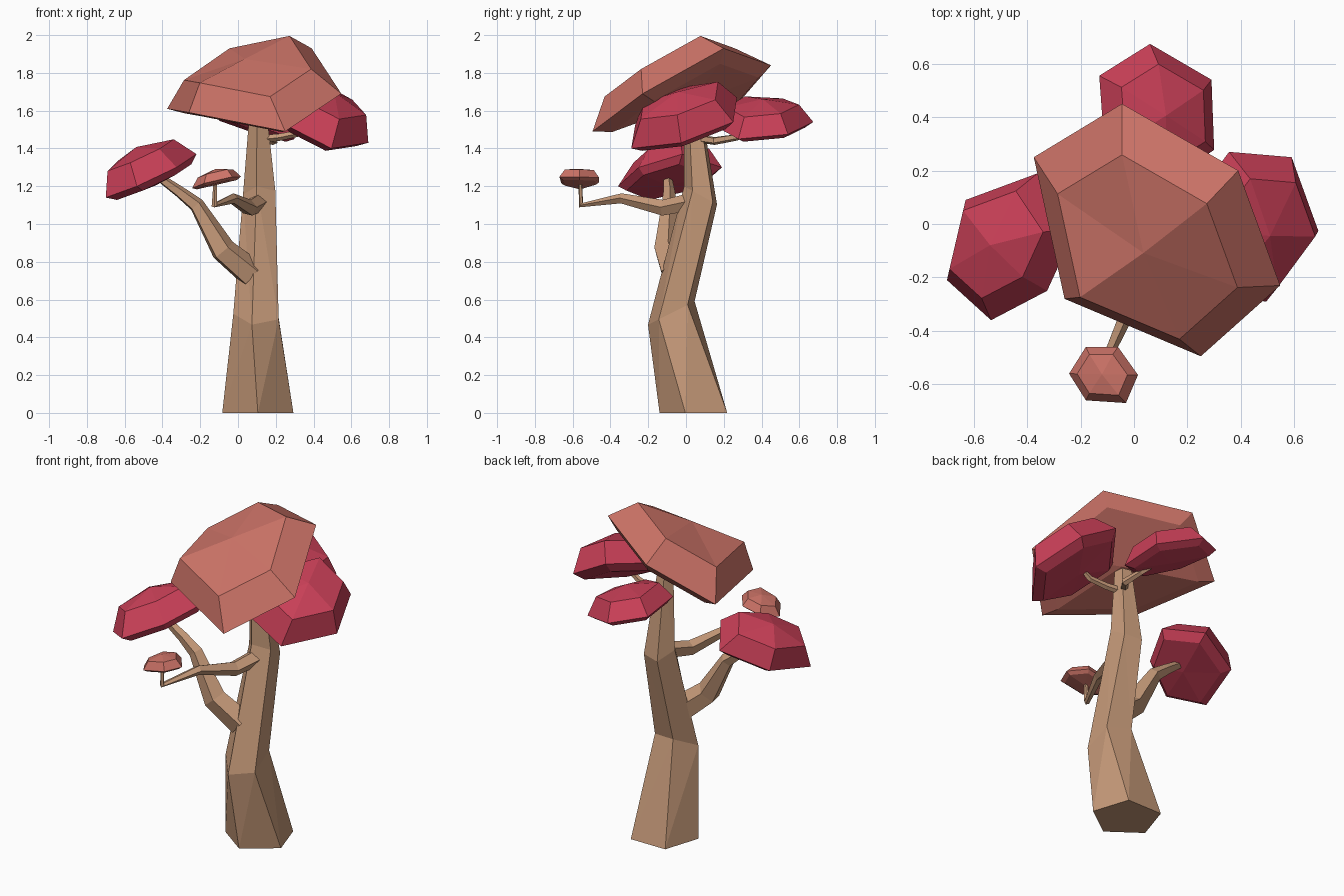
import bpy, bmesh
from math import sin, cos, radians, pi
from mathutils import Vector

if "Cube" in bpy.data.objects:
    bpy.data.objects.remove(bpy.data.objects["Cube"])


def material(name, color):
    m = bpy.data.materials.new(name)
    m.diffuse_color = (*color, 1)
    m.use_nodes = True
    m.node_tree.nodes["Principled BSDF"].inputs["Base Color"].default_value = m.diffuse_color
    return m


bark = material("bark", (0.56, 0.32, 0.19))
pink = material("pink_leaves", (0.60, 0.17, 0.135))
red = material("red_leaves", (0.58, 0.05, 0.095))


def loft(name, rings, mat, bottom=None, top=None, split=False):
    """Skin rings of points; close ends with a fan to a pole or a flat cap."""
    bm = bmesh.new()
    vr = [[bm.verts.new(p) for p in r] for r in rings]
    n = len(vr[0])
    for a, b in zip(vr, vr[1:]):
        for i in range(n):
            j = (i + 1) % n
            if split:  # twisted walls fold outward along this diagonal
                bm.faces.new((a[i], a[j], b[i]))
                bm.faces.new((a[j], b[j], b[i]))
            else:
                bm.faces.new((a[i], a[j], b[j], b[i]))
    for ring, pole in ((vr[0], bottom), (vr[-1], top)):
        if pole is None:
            bm.faces.new(ring)
        else:
            v = bm.verts.new(pole)
            for i in range(n):
                bm.faces.new((ring[i], ring[(i + 1) % n], v))
    bmesh.ops.recalc_face_normals(bm, faces=bm.faces)
    me = bpy.data.meshes.new(name)
    bm.to_mesh(me)
    bm.free()
    me.materials.append(mat)
    ob = bpy.data.objects.new(name, me)
    bpy.context.collection.objects.link(ob)
    return ob


def branch(name, path, sides=5):
    """Tapered tube along (x, y, z, radius) points."""
    pts = [Vector(p[:3]) for p in path]
    rings = []
    for i, p in enumerate(pts):
        d = Vector((0, 0, 0))
        if i > 0:
            d += (p - pts[i - 1]).normalized()
        if i < len(pts) - 1:
            d += (pts[i + 1] - p).normalized()
        d.normalize()
        if i == 0:
            u = d.orthogonal().normalized()
        else:
            u = (u - d * u.dot(d)).normalized()
        w = d.cross(u)
        r = path[i][3]
        rings.append([p + (u * cos(2 * pi * k / sides) + w * sin(2 * pi * k / sides)) * r
                      for k in range(sides)])
    return loft(name, rings, bark)


def canopy(name, rim, rise, mat):
    """Faceted six-sided dome over a tilted rim; rise moves the upper ring."""
    rim = [Vector(p) for p in rim]
    rise = Vector(rise)
    c = sum(rim, Vector()) / 6
    upper = [c + (p - c) * 0.73 + rise for p in rim]
    lower = [c + (p - c) * 0.82 - rise * 0.3 for p in rim]
    return loft(name, [lower, rim, upper], mat, c - rise * 0.45, c + rise * 1.4)


# Trunk: twisted, leaning pentagons (x, y, z, radius, spin, slope along y)
trunk_rings = []
for x, y, z, r, spin, slope in [(0.105, 0.058, 0, 0.198, -90, 0),
                                (0.105, -0.075, 0.53, 0.13, -32, 0.5),
                                (0.118, 0.08, 1.15, 0.092, -30, -0.55),
                                (0.11, 0.04, 1.58, 0.05, -30, 0)]:
    ring = []
    for k in range(5):
        a = radians(spin + 72 * k)
        ring.append((x + r * cos(a), y + r * sin(a), z + slope * r * sin(a)))
    trunk_rings.append(ring)
loft("trunk", trunk_rings, bark, split=True)

# Branches
branch("left_branch", [(0.07, -0.06, 0.735, 0.08), (-0.08, -0.105, 0.86, 0.07),
                       (-0.22, -0.09, 1.10, 0.042), (-0.31, -0.09, 1.17, 0.032),
                       (-0.45, -0.10, 1.27, 0.02)])
branch("front_branch", [(0.12, 0.05, 1.12, 0.05), (0.06, -0.12, 1.085, 0.044),
                        (-0.03, -0.34, 1.135, 0.028), (-0.125, -0.555, 1.10, 0.016),
                        (-0.12, -0.56, 1.22, 0.01)])
branch("right_branch", [(0.12, 0.045, 1.45, 0.022), (0.22, 0.02, 1.46, 0.02),
                        (0.32, 0.0, 1.48, 0.018), (0.41, 0.0, 1.54, 0.012)])
branch("back_branch", [(0.12, 0.055, 1.455, 0.022), (0.19, 0.15, 1.44, 0.022),
                       (0.17, 0.27, 1.46, 0.018), (0.10, 0.39, 1.52, 0.012)])

# Leaf canopies
canopy("top_canopy", [(-0.375, 0.25, 1.61), (-0.26, -0.28, 1.59), (0.25, -0.495, 1.49),
                      (0.547, -0.23, 1.69), (0.39, 0.20, 1.93), (-0.045, 0.45, 1.84)],
       (-0.035, -0.065, 0.13), pink)
canopy("left_canopy", [(-0.70, -0.21, 1.14), (-0.535, -0.36, 1.20), (-0.325, -0.25, 1.30),
                       (-0.22, -0.02, 1.37), (-0.36, 0.19, 1.30), (-0.63, 0.09, 1.21)],
       (-0.055, 0.01, 0.11), red)
canopy("right_canopy", [(0.356, 0.27, 1.67), (0.59, 0.25, 1.54), (0.69, -0.026, 1.43),
                        (0.495, -0.29, 1.40), (0.26, -0.27, 1.52), (0.16, 0.006, 1.63)],
       (0.06, -0.025, 0.12), red)
canopy("back_canopy", [(0.06, 0.674, 1.54), (0.29, 0.54, 1.475), (0.30, 0.277, 1.45),
                       (0.10, 0.15, 1.52), (-0.11, 0.28, 1.60), (-0.13, 0.555, 1.585)],
       (0.025, -0.005, 0.095), red)
canopy("small_front_canopy", [(-0.18, -0.46, 1.22), (-0.06, -0.46, 1.245), (0.015, -0.565, 1.25),
                              (-0.03, -0.67, 1.25), (-0.18, -0.66, 1.215), (-0.243, -0.56, 1.19)],
       (-0.005, 0, 0.045), pink)
